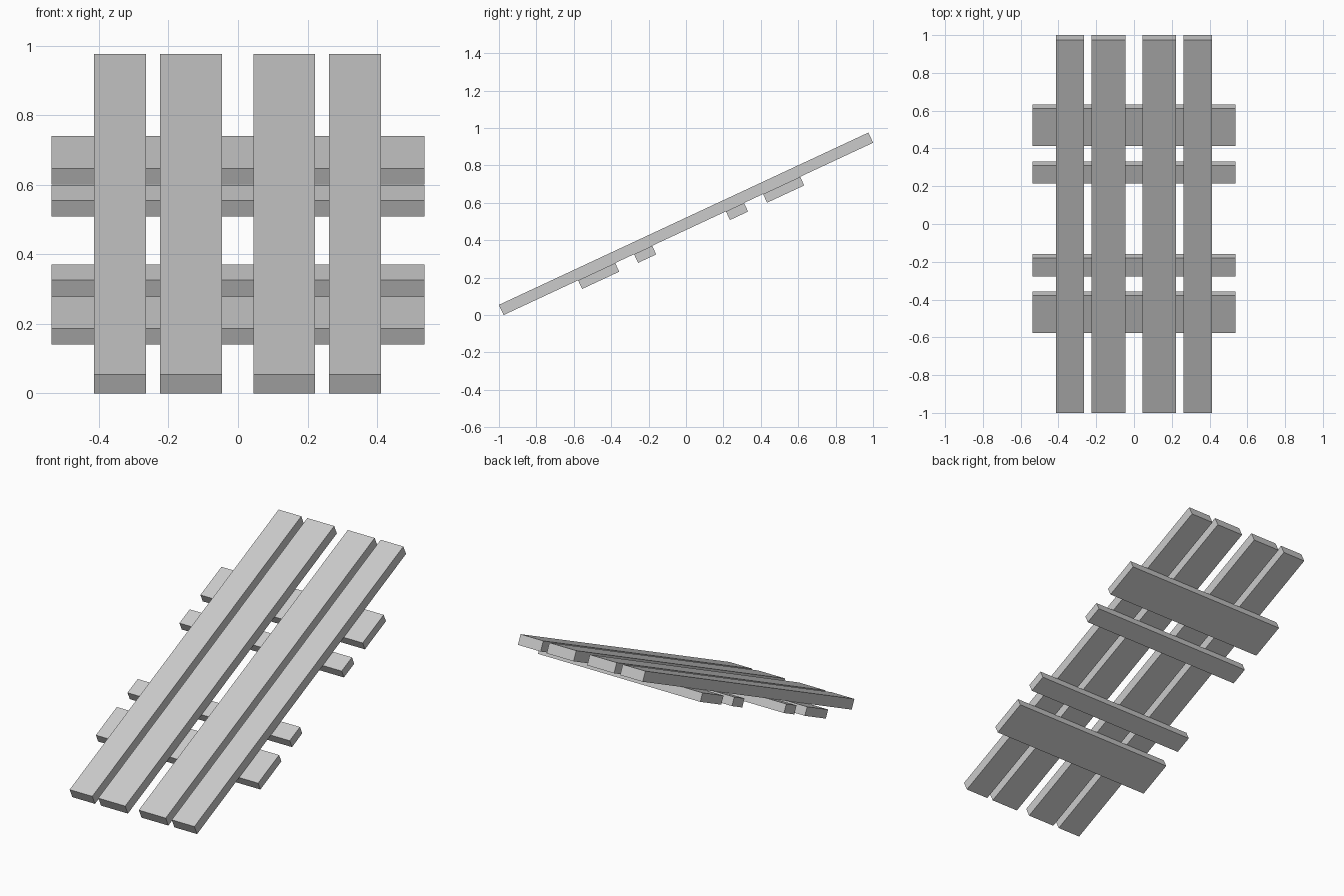
import bpy
import math
from mathutils import Matrix, Vector

cube = bpy.data.objects.get("Cube")
if cube:
    bpy.data.objects.remove(cube, do_unlink=True)

grey = bpy.data.materials.new("plain grey")
grey.use_nodes = True
colour = (0.6, 0.6, 0.6, 1)
grey.diffuse_color = colour
grey.node_tree.nodes["Principled BSDF"].inputs["Base Color"].default_value = colour

# The whole panel leans up towards the back
LEAN = Matrix.Translation((0, 0, 0.488)) @ Matrix.Rotation(math.radians(25), 4, 'X')
THICK = 0.06
BATTEN = 0.051


def board(name, centre, size):
    """Box placed in the plane of the leaning panel."""
    bpy.ops.mesh.primitive_cube_add(size=1)
    ob = bpy.context.object
    ob.name = name
    ob.data.transform(LEAN @ Matrix.Translation(centre) @ Matrix.Diagonal(Vector((*size, 1))))
    ob.data.materials.append(grey)


# Long planks: narrow outer pair, wide inner pair
for name, x, width in (("outer_plank_right", -0.339, 0.15), ("inner_plank_right", -0.135, 0.178),
                       ("inner_plank_left", 0.133, 0.178), ("outer_plank_left", 0.337, 0.15)):
    board(name, (x, 0, 0), (width, 2.18, THICK))

# Cross battens fixed to the underside
for name, y, width in (("wide_batten_lower", -0.541, 0.219), ("narrow_batten_lower", -0.267, 0.107),
                       ("narrow_batten_upper", 0.275, 0.107), ("wide_batten_upper", 0.55, 0.219)):
    board(name, (0, y, -(THICK + BATTEN) / 2), (1.074, width, BATTEN))
